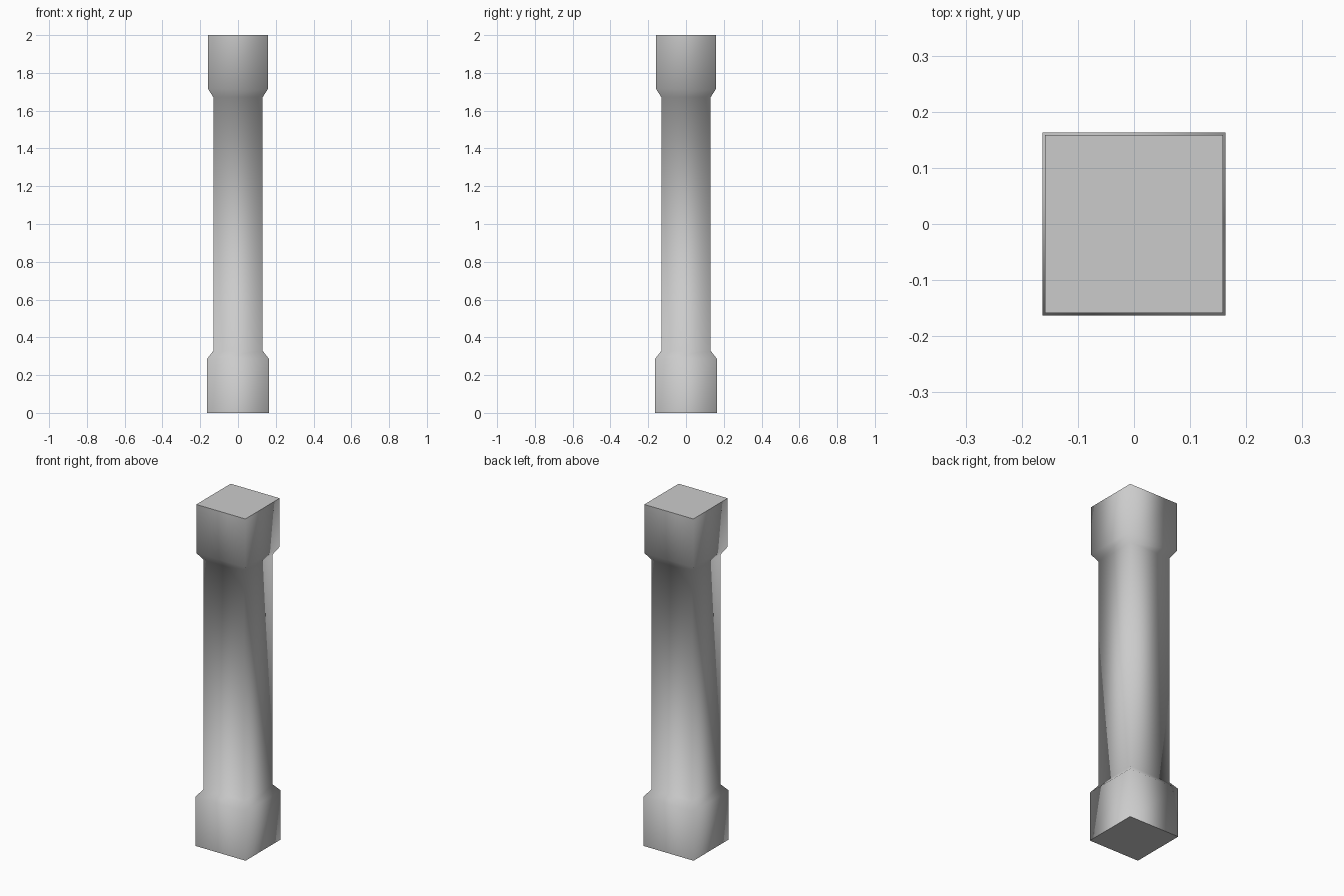
import bpy, bmesh

if "Cube" in bpy.data.objects:
    bpy.data.objects.remove(bpy.data.objects["Cube"])

# Column profile: (half width, height) of each square ring
PROFILE = [(0.163, 0.0), (0.163, 0.287), (0.131, 0.328),
           (0.131, 1.672), (0.159, 1.716), (0.159, 2.0)]
CORNERS = [(-1, -1), (1, -1), (1, 1), (-1, 1)]

bm = bmesh.new()
rings = [[bm.verts.new((sx * w, sy * w, z)) for sx, sy in CORNERS] for w, z in PROFILE]

# Sides of base, shaft and capital, softly shaded
for low, high in zip(rings, rings[1:]):
    for i in range(4):
        j = (i + 1) % 4
        bm.faces.new((low[i], low[j], high[j], high[i])).smooth = True

# Flat top and bottom with crisp rims
for cap in (bm.faces.new(rings[0][::-1]), bm.faces.new(rings[-1])):
    for edge in cap.edges:
        edge.smooth = False

mesh = bpy.data.meshes.new("square_column")
bm.to_mesh(mesh)
bm.free()
column = bpy.data.objects.new("square_column", mesh)
bpy.context.collection.objects.link(column)
